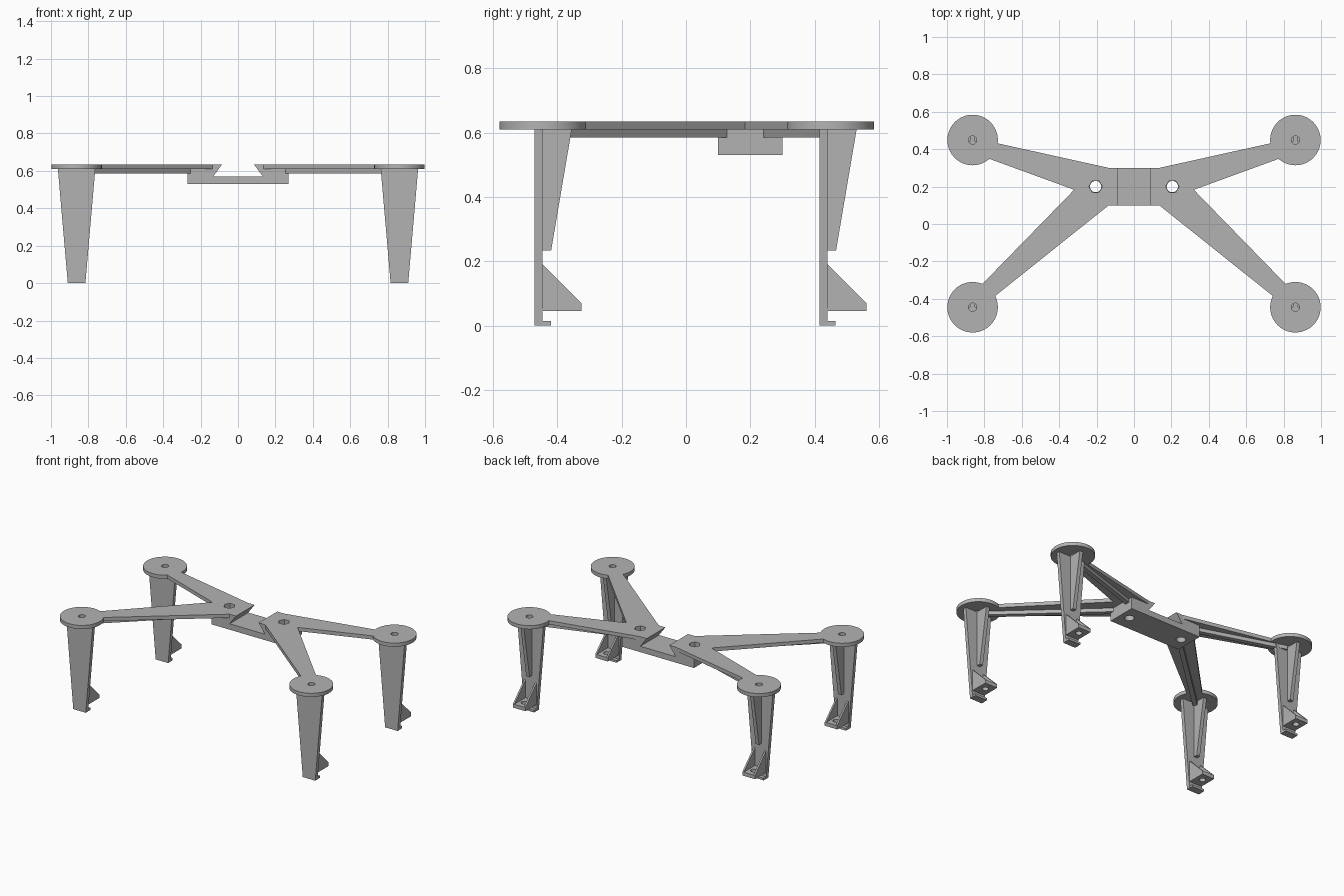
import bpy
import bmesh
from math import cos, sin, pi, radians
from mathutils import Vector

if "Cube" in bpy.data.objects:
    bpy.data.objects.remove(bpy.data.objects["Cube"], do_unlink=True)

grey = bpy.data.materials.new("light grey plastic")
grey.use_nodes = True
COLOUR = (0.45, 0.45, 0.45, 1)
grey.diffuse_color = COLOUR
grey.node_tree.nodes["Principled BSDF"].inputs["Base Color"].default_value = COLOUR


def prism(name, points, axis, low, high):
    """Extrude a 2D outline along x, y or z; points use the other two axes in order."""
    place = {"x": lambda a, b, h: (h, a, b),
             "y": lambda a, b, h: (a, h, b),
             "z": lambda a, b, h: (a, b, h)}[axis]
    bm = bmesh.new()
    face = bm.faces.new([bm.verts.new(place(a, b, low)) for a, b in points])
    top = bmesh.ops.extrude_face_region(bm, geom=[face])
    shift = Vector(place(0, 0, high - low))
    bmesh.ops.translate(bm, vec=shift,
                        verts=[v for v in top["geom"] if isinstance(v, bmesh.types.BMVert)])
    bmesh.ops.recalc_face_normals(bm, faces=bm.faces[:])
    mesh = bpy.data.meshes.new(name)
    bm.to_mesh(mesh)
    bm.free()
    mesh.materials.append(grey)
    obj = bpy.data.objects.new(name, mesh)
    bpy.context.collection.objects.link(obj)
    return obj


def circle(x, y, radius, sides=48):
    return [(x + radius * cos(2 * pi * i / sides), y + radius * sin(2 * pi * i / sides))
            for i in range(sides)]


def rectangle(a0, b0, a1, b1):
    return [(a0, b0), (a1, b0), (a1, b1), (a0, b1)]


def activate(obj):
    bpy.ops.object.select_all(action="DESELECT")
    obj.select_set(True)
    bpy.context.view_layer.objects.active = obj


def drill(obj, outline, low, high):
    """Cut a vertical hole through a part."""
    cutter = prism("cutter", outline, "z", low, high)
    cutter.hide_render = True
    mod = obj.modifiers.new("hole", "BOOLEAN")
    mod.operation = "DIFFERENCE"
    mod.solver = "EXACT"
    mod.object = cutter
    activate(obj)
    bpy.ops.object.modifier_apply(modifier=mod.name)
    bpy.data.objects.remove(cutter, do_unlink=True)


def smooth(obj):
    activate(obj)
    bpy.ops.object.shade_smooth_by_angle(angle=radians(30))


# Main levels
UNDER, TOP = 0.61, 0.635
LEG_X = 0.863

# Central block with an undercut dovetail slot
half = [(0.27, 0.53), (0.27, UNDER), (0.135, UNDER), (0.135, TOP), (0.085, TOP), (0.133, 0.57)]
hub = prism("centre_block", half + [(-x, z) for x, z in reversed(half)], "y", 0.1, 0.3)

for s, side in ((1, "left"), (-1, "right")):
    # Forked arm plate
    outline = [(0.135, 0.3), (0.732, 0.432), (0.778, 0.35), (0.32, 0.183),
               (0.81, -0.32), (0.755, -0.395), (0.135, 0.1)]
    plate = prism(side + "_arm_plate", [(s * x, y) for x, y in outline], "z", UNDER, TOP)

    # Screw hole and hexagonal nut pocket
    for part in (hub, plate):
        drill(part, circle(s * 0.205, 0.2, 0.03), 0.4, 0.8)
        drill(part, circle(s * 0.205, 0.2, 0.036, 6), 0.598, 0.8)
    smooth(plate)

    for end, disc_y, leg_y, root_y in (("front", -0.445, -0.47, 0.125),
                                       ("rear", 0.449, 0.415, 0.25)):
        name = end + "_" + side + "_"
        x = s * LEG_X

        # Round pad with a hole
        pad = prism(name + "pad", circle(x, disc_y, 0.135, 64), "z", UNDER, TOP)
        drill(pad, circle(x, disc_y, 0.022, 32), 0.5, 0.8)
        smooth(pad)

        # Stiffening rib under the arm
        start, finish = Vector((x, disc_y)), Vector((s * 0.25, root_y))
        along = (finish - start).normalized()
        across = Vector((-along.y, along.x)) * 0.015
        start = start + along * 0.022
        prism(name + "arm_rib", [start + across, finish + across,
                                 finish - across, start - across], "z", 0.585, UNDER)

        # Tapered leg plate
        prism(name + "leg", [(x - 0.1, UNDER), (x + 0.1, UNDER),
                             (x + 0.047, 0), (x - 0.047, 0)], "y", leg_y, leg_y + 0.025)

        # Tapered rib on the back of the leg
        back = leg_y + 0.025
        prism(name + "leg_rib", [(back, UNDER), (back + 0.09, UNDER),
                                 (back + 0.026, 0.233), (back, 0.233)],
              "x", x - 0.0125, x + 0.0125)

        # Foot shelf with a screw hole, two gussets and a toe lip
        shelf = prism(name + "foot_shelf", rectangle(x - 0.036, back, x + 0.036, back + 0.12),
                      "z", 0.045, 0.07)
        drill(shelf, circle(x, back + 0.065, 0.02, 32), 0, 0.2)
        smooth(shelf)
        for g, tag in ((1, "a"), (-1, "b")):
            prism(name + "foot_gusset_" + tag,
                  [(back, 0.045), (back + 0.12, 0.045), (back + 0.12, 0.07), (back, 0.19)],
                  "x", x + g * 0.036, x + g * 0.047)
        prism(name + "toe_lip", rectangle(x - 0.046, back, x + 0.046, back + 0.025),
              "z", 0, 0.015)

smooth(hub)
